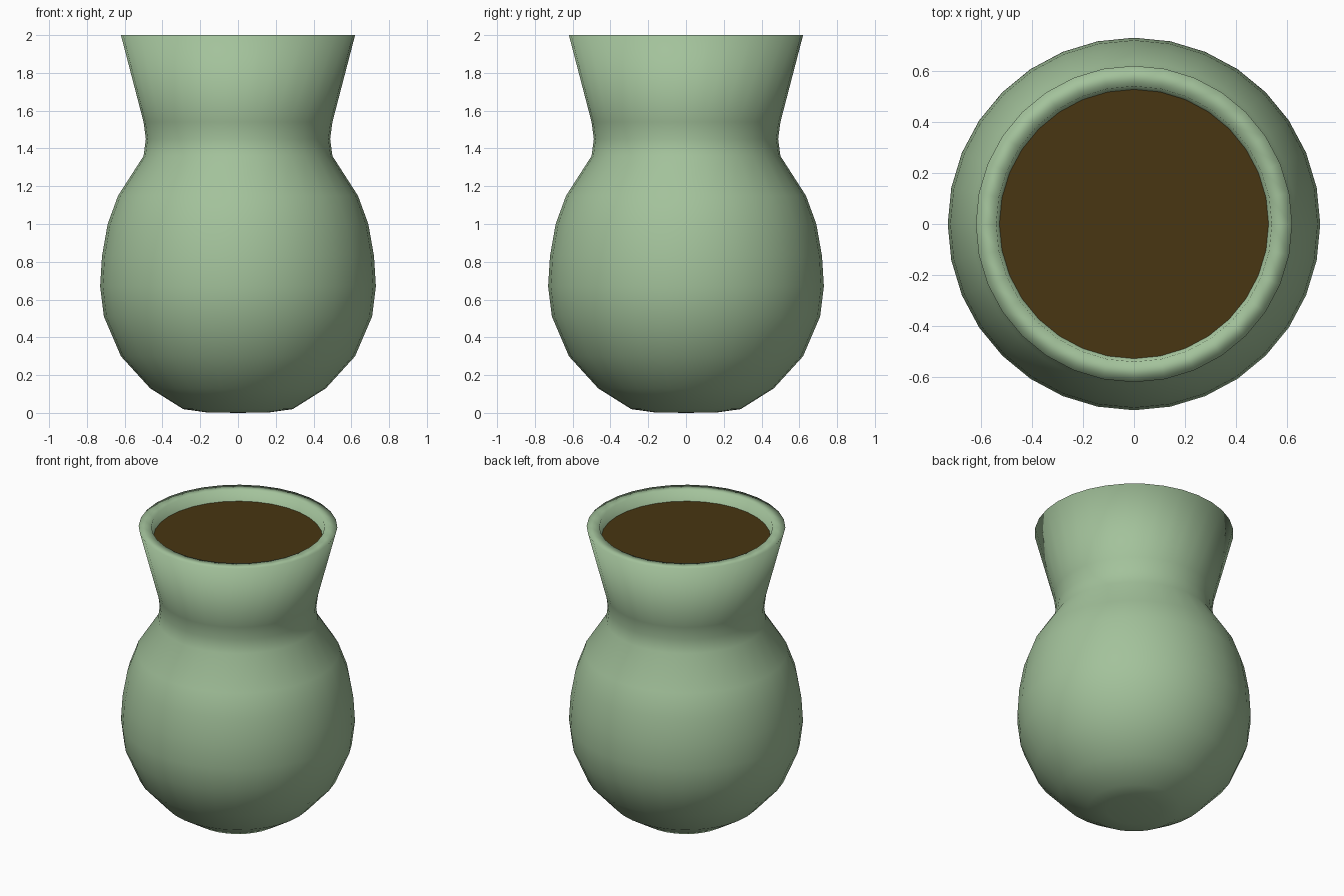
import bpy, bmesh, math

if "Cube" in bpy.data.objects:
    bpy.data.objects.remove(bpy.data.objects["Cube"])

SEGMENTS = 32


def material(name, rgb):
    m = bpy.data.materials.new(name)
    m.diffuse_color = (*rgb, 1)
    m.use_nodes = True
    m.node_tree.nodes["Principled BSDF"].inputs["Base Color"].default_value = m.diffuse_color
    return m


def lathe(name, profile, mat):
    """Spin (radius, height) points around z; zero radius closes to a pole."""
    bm = bmesh.new()
    rings = []
    for r, z in profile:
        if r == 0:
            rings.append([bm.verts.new((0, 0, z))] * SEGMENTS)
        else:
            rings.append([bm.verts.new((r * math.cos(2 * math.pi * i / SEGMENTS),
                                        r * math.sin(2 * math.pi * i / SEGMENTS), z))
                          for i in range(SEGMENTS)])
    for a, b in zip(rings, rings[1:]):
        for i in range(SEGMENTS):
            j = (i + 1) % SEGMENTS
            corners = list(dict.fromkeys((a[i], a[j], b[j], b[i])))
            bm.faces.new(corners).smooth = True
    mesh = bpy.data.meshes.new(name)
    bm.to_mesh(mesh)
    bm.free()
    mesh.materials.append(mat)
    obj = bpy.data.objects.new(name, mesh)
    bpy.context.collection.objects.link(obj)
    return obj


green = material("sage_green_glaze", (0.366, 0.539, 0.328))
brown = material("dark_brown_soil", (0.065, 0.037, 0.006))

# Round-bellied pot with narrow neck, flared mouth, flat lip and inner wall
lathe("pot", [
    (0, 0.0), (0.17, 0.003), (0.29, 0.02), (0.465, 0.13), (0.62, 0.30),
    (0.71, 0.51), (0.73, 0.67), (0.72, 0.83), (0.69, 1.0), (0.635, 1.15),
    (0.50, 1.36), (0.488, 1.45), (0.50, 1.54), (0.62, 2.0),
    (0.54, 2.0), (0.515, 1.86),
], green)

# Soil filling the mouth just below the lip
lathe("soil", [(0.528, 1.93), (0, 1.93)], brown)
